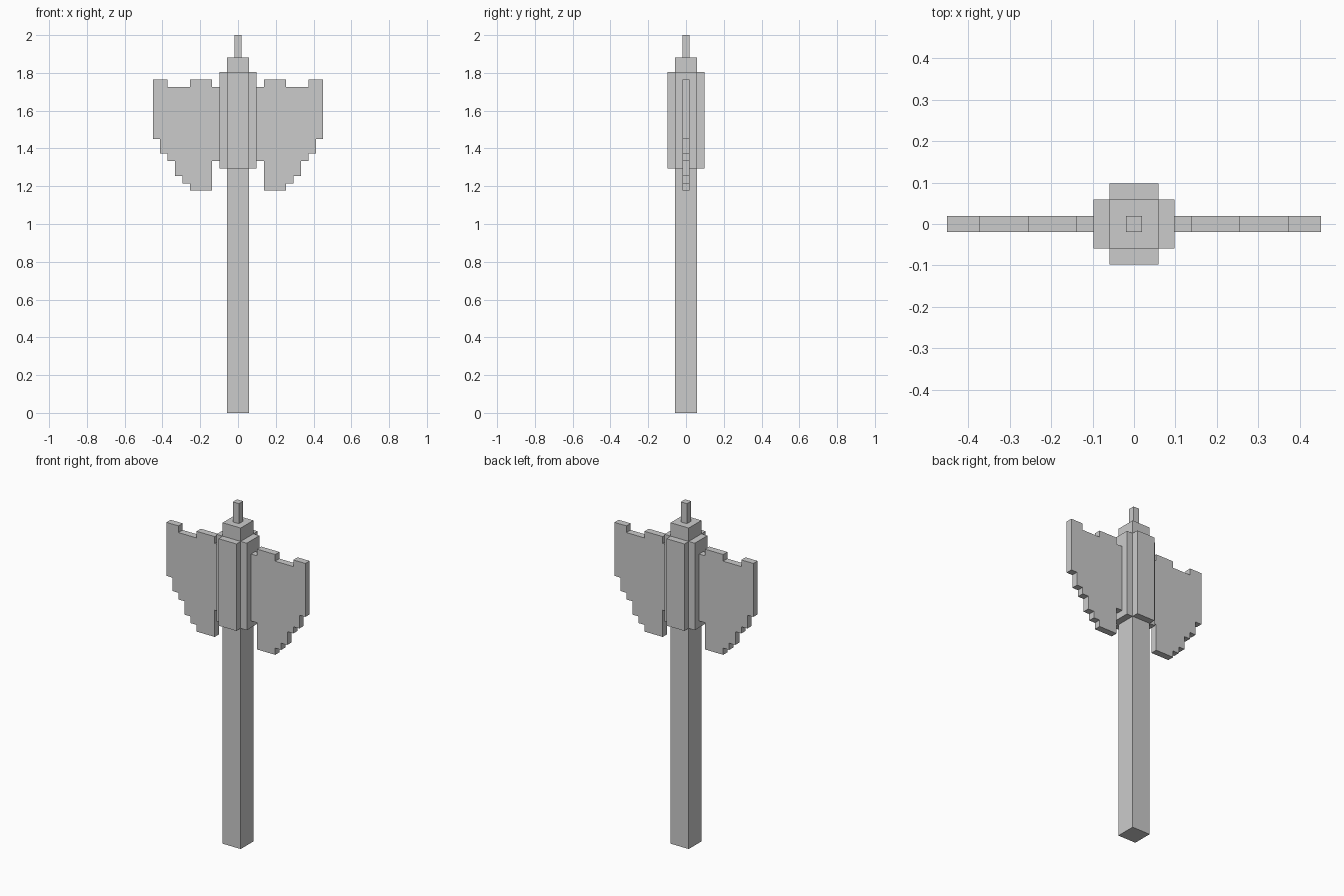
import bpy, bmesh
from mathutils import Vector

if "Cube" in bpy.data.objects:
    bpy.data.objects.remove(bpy.data.objects["Cube"])

U = 2 / 51  # block size: the axe is 51 blocks tall


def prism(name, points, axis, start, end):
    """Extrude a closed profile (in block units) along 'y' or 'z'."""
    def place(p):
        a, b = p
        return Vector((a, start, b) if axis == 'y' else (a, b, start)) * U
    bm = bmesh.new()
    face = bm.faces.new([bm.verts.new(place(p)) for p in points])
    step = Vector((0, 1, 0) if axis == 'y' else (0, 0, 1)) * (end - start) * U
    ext = bmesh.ops.extrude_face_region(bm, geom=[face], use_keep_orig=True)
    moved = [g for g in ext['geom'] if isinstance(g, bmesh.types.BMVert)]
    bmesh.ops.translate(bm, verts=moved, vec=step)
    bmesh.ops.recalc_face_normals(bm, faces=bm.faces)
    mesh = bpy.data.meshes.new(name)
    bm.to_mesh(mesh)
    bm.free()
    obj = bpy.data.objects.new(name, mesh)
    bpy.context.collection.objects.link(obj)
    return obj


def square(h):
    return [(-h, -h), (h, -h), (h, h), (-h, h)]


# Handle, stepped cap and top spike
prism("handle", square(1.5), 'z', 0, 33)
prism("cap", square(1.5), 'z', 46, 48)
prism("spike", square(0.5), 'z', 48, 51)

# Cross-shaped collar that holds the blades
i, o = 1.5, 2.5
cross = [(-i, -o), (i, -o), (i, -i), (o, -i), (o, i), (i, i),
         (i, o), (-i, o), (-i, i), (-o, i), (-o, -i), (-i, -i)]
prism("collar", cross, 'z', 33, 46)

# Stepped blade outline, mirrored to the other side
outline = [(2.5, 34), (3.5, 34), (3.5, 30), (6.5, 30), (6.5, 31), (7.5, 31),
           (7.5, 32), (8.5, 32), (8.5, 34), (9.5, 34), (9.5, 35), (10.5, 35),
           (10.5, 37), (11.5, 37), (11.5, 45), (9.5, 45), (9.5, 44),
           (6.5, 44), (6.5, 45), (3.5, 45), (3.5, 44), (2.5, 44)]
blade = prism("blades", outline, 'y', -0.5, 0.5)
mirror = blade.modifiers.new("Mirror", 'MIRROR')
mirror.use_axis[0] = True
mirror.use_mirror_merge = False
